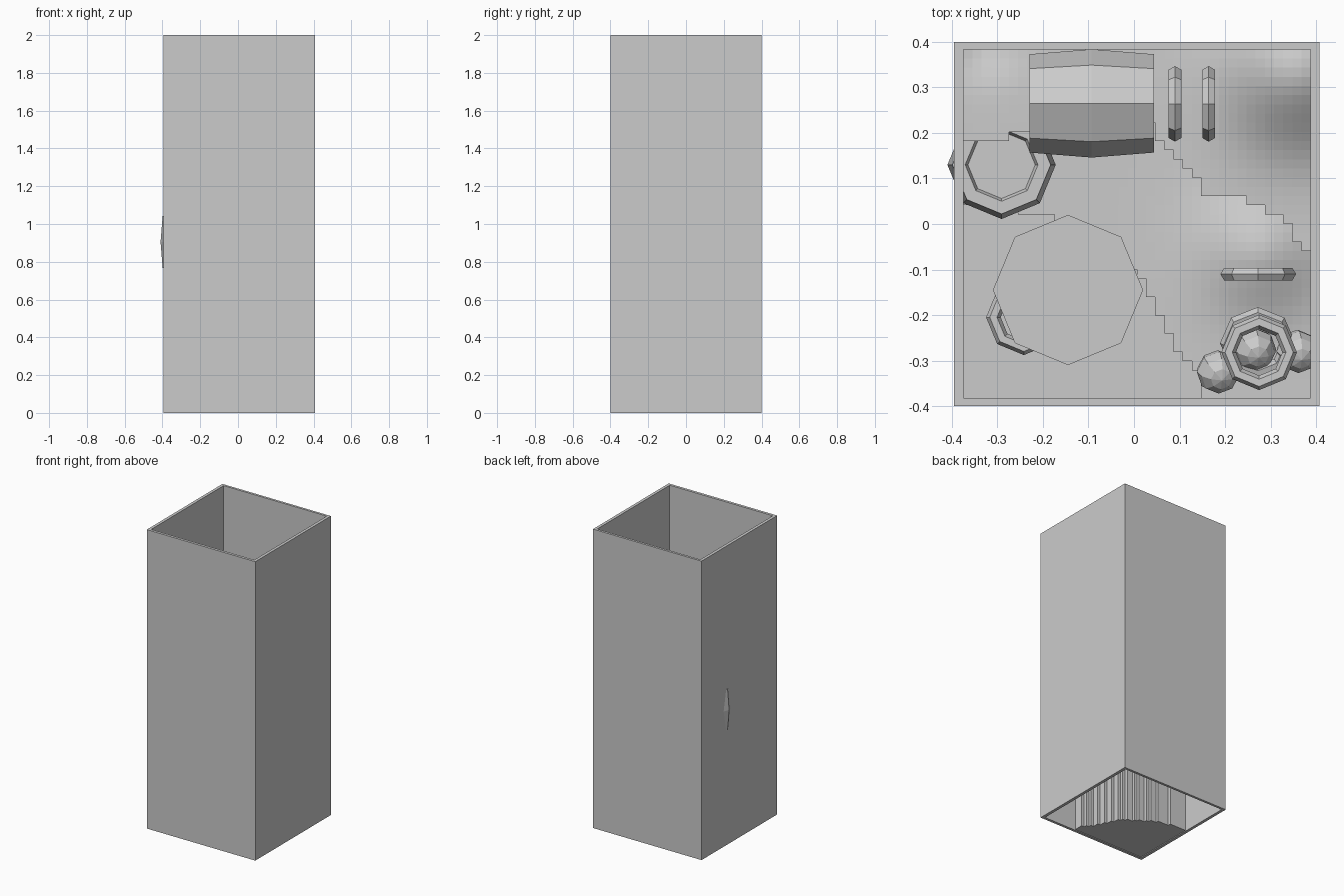
import bpy, bmesh
from math import pi, cos, sin, exp

if "Cube" in bpy.data.objects:
    bpy.data.objects.remove(bpy.data.objects["Cube"])

LOW, MID, HIGH = 0.005, 0.75, 1.13           # terrace levels


def finish(name, bm, loc=(0, 0, 0), rot=(0, 0, 0)):
    bmesh.ops.remove_doubles(bm, verts=bm.verts, dist=1e-5)
    bmesh.ops.recalc_face_normals(bm, faces=bm.faces)
    me = bpy.data.meshes.new(name)
    bm.to_mesh(me)
    bm.free()
    ob = bpy.data.objects.new(name, me)
    bpy.context.collection.objects.link(ob)
    ob.location, ob.rotation_euler = loc, rot
    return ob


def lathe(name, profile, loc, rot=(0, 0, 0), closed=False, sides=8):
    """Spin an (r, z) profile round z."""
    bm = bmesh.new()
    rings = [[bm.verts.new((r * cos(2 * pi * i / sides), r * sin(2 * pi * i / sides), z))
              for i in range(sides)] for r, z in profile]
    pairs = list(zip(rings, rings[1:])) + ([(rings[-1], rings[0])] if closed else [])
    for a, b in pairs:
        for i in range(sides):
            j = (i + 1) % sides
            bm.faces.new((a[i], a[j], b[j], b[i]))
    if not closed:
        bm.faces.new(rings[0])
        bm.faces.new(rings[-1])
    return finish(name, bm, loc, rot)


# Tall square enclosure, open at both ends
bm = bmesh.new()
outer = [(-.395, -.4), (.408, -.4), (.408, .4), (-.395, .4)]
inner = [(-.375, -.382), (.388, -.382), (.388, .384), (-.375, .384)]
loops = [[bm.verts.new((x, y, z)) for x, y in pts]
         for pts, z in ((outer, 0), (outer, 2), (inner, 2), (inner, 0))]
for k in range(4):
    a, b = loops[k], loops[(k + 1) % 4]
    for i in range(4):
        j = (i + 1) % 4
        bm.faces.new((a[i], a[j], b[j], b[i]))
finish("enclosure", bm)

# Terraced ground: three levels with stepped cliffs
LOWER_EDGE = [(-.4, .035), (-.2, .03), (-.17, .01), (0, -.1), (.04, -.16),
              (.1, -.29), (.14, -.33), (.16, -.41)]
UPPER_EDGE = [(-.4, .18), (-.2, .2), (.05, .22), (.06, .165), (.1, .14),
              (.16, .065), (.28, .045), (.33, .005), (.41, -.1)]


def edge_y(line, x):
    for (x0, y0), (x1, y1) in zip(line, line[1:]):
        if x <= x1:
            return y0 + (y1 - y0) * (x - x0) / (x1 - x0)
    return -1


def level(x, y):
    return int(y > edge_y(LOWER_EDGE, x)) + int(y > edge_y(UPPER_EDGE, x))


def bump(x, y, cx, cy, s):
    return exp(-((x - cx) ** 2 + (y - cy) ** 2) / (2 * s * s))


def height(lv, x, y):
    if lv == 0:
        return LOW
    if lv == 1:
        return MID + .06 * bump(x, y, .28, -.06, .09)
    return HIGH + .12 * bump(x, y, .36, .34, .11) - .03 * bump(x, y, -.33, .4, .05)


N = 38
xs = [-.375 + .763 * i / N for i in range(N + 1)]
ys = [-.382 + .766 * i / N for i in range(N + 1)]
lev = [[level((xs[i] + xs[i + 1]) / 2, (ys[j] + ys[j + 1]) / 2)
        for j in range(N)] for i in range(N)]
bm = bmesh.new()


def quad(pts):
    bm.faces.new([bm.verts.new(p) for p in pts])


def cliff(p, q, a, b):
    if a != b:
        quad([(*p, height(a, *p)), (*q, height(a, *q)),
              (*q, height(b, *q)), (*p, height(b, *p))])


for i in range(N):
    for j in range(N):
        l = lev[i][j]
        x0, x1, y0, y1 = xs[i], xs[i + 1], ys[j], ys[j + 1]
        quad([(x, y, height(l, x, y)) for x, y in ((x0, y0), (x1, y0), (x1, y1), (x0, y1))])
        if i + 1 < N:
            cliff((x1, y0), (x1, y1), l, lev[i + 1][j])
        if j + 1 < N:
            cliff((x0, y1), (x1, y1), l, lev[i][j + 1])
finish("terraced_ground", bm)

# Barrels with recessed ends
BARREL = [(.074, -.122), (.08, -.137), (.108, -.137), (.119, 0),
          (.108, .137), (.08, .137), (.074, .122)]
lathe("standing_barrel", BARREL, (-.291, .13, .905))
lathe("lying_barrel", BARREL, (-.093, .265, HIGH + .119), (0, pi / 2, 0))

# Rings: eight-sided, with a six-sided tube
TUBE = [(.067 + .016 * cos(pi * k / 3), .016 * sin(pi * k / 3)) for k in range(6)]
RINGS = [((.09, .264, HIGH + .1), (0, pi / 2, 0)),
         ((.164, .264, HIGH + .1), (0, pi / 2, 0)),
         ((.273, -.11, MID + .14), (pi / 2, 0, 0)),
         ((-.242, -.205, MID), (0, 0, 0)),
         ((.275, -.282, MID + .11), (0, 0, 0)),
         ((.272, -.262, MID + .06), (.3, 0, 0))]
for loc, rot in RINGS:
    lathe("ring", TUBE, loc, rot, closed=True)

# Round platform on a slim post
lathe("platform", [(.165, -.06), (.165, 0)], (-.145, -.145, .85))
lathe("platform_post", [(.04, LOW), (.04, .79)], (-.145, -.145, 0))

# Low-poly balls under the ring pile
for x, y in ((.185, -.325), (.36, -.28), (.265, -.275)):
    bm = bmesh.new()
    bmesh.ops.create_uvsphere(bm, u_segments=8, v_segments=6, radius=.048)
    finish("ball", bm, (x, y, MID + .045), (.4, .2, 0))
